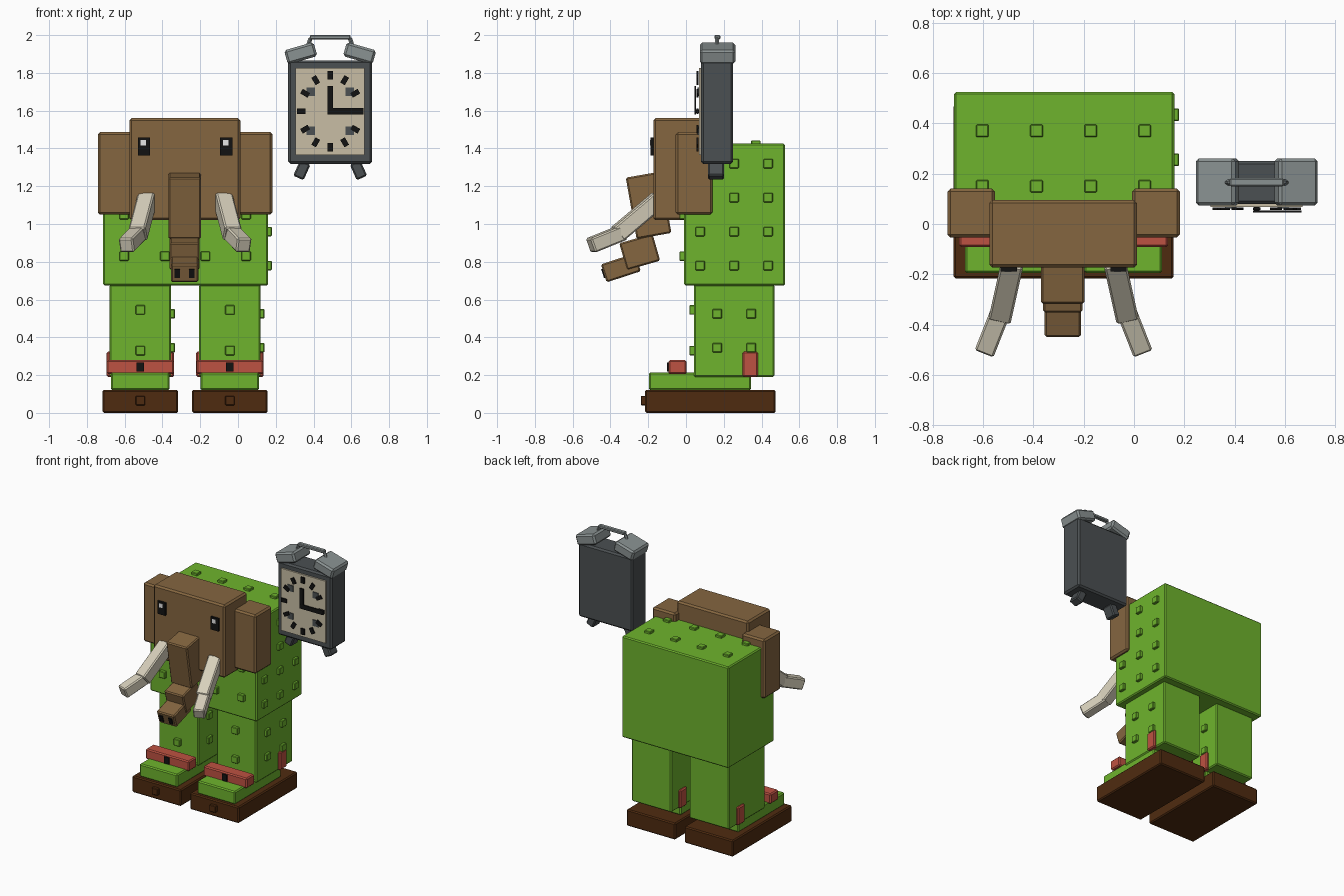
import bpy
from math import radians, cos, sin, pi, atan2
from mathutils import Matrix, Vector

if "Cube" in bpy.data.objects:
    bpy.data.objects.remove(bpy.data.objects["Cube"], do_unlink=True)


def material(name, r, g, b):
    m = bpy.data.materials.new(name)
    m.use_nodes = True
    m.diffuse_color = (r, g, b, 1)
    m.node_tree.nodes["Principled BSDF"].inputs["Base Color"].default_value = (r, g, b, 1)
    return m


GREEN = material("grass green", .156, .456, .026)
BROWN = material("hide brown", .235, .133, .051)
SOLE = material("sole brown", .078, .024, .005)
RED = material("strap red", .515, .084, .054)
IVORY = material("ivory", .68, .63, .50)
DARK = material("dark grey", .070, .080, .084)
STEEL = material("light grey", .254, .287, .287)
CREAM = material("dial cream", .578, .515, .376)
BLACK = material("black", .006, .006, .006)
WHITE = material("white", .85, .85, .85)


def box(name, mat, center, size, rot=None, bevel=.008):
    """Chamfered box given by its centre, size and optional rotation matrix."""
    bpy.ops.mesh.primitive_cube_add(size=1)
    ob = bpy.context.object
    ob.name = name
    ob.data.transform(Matrix.Diagonal((*size, 1)))
    ob.matrix_world = Matrix.Translation(center) @ (rot or Matrix()).to_4x4()
    ob.data.materials.append(mat)
    if bevel:
        mod = ob.modifiers.new("chamfer", "BEVEL")
        mod.width = bevel
        mod.segments = 1
    return ob


def span(name, mat, x, y, z, bevel=.008):
    """Box given by its extents on each axis."""
    return box(name, mat, [(a + b) / 2 for a, b in (x, y, z)],
               [b - a for a, b in (x, y, z)], None, bevel)


def beam(name, mat, start, end, width):
    """Square bar running from start to end, kept upright."""
    a, b = Vector(start), Vector(end)
    d = (b - a).normalized()
    side = d.cross(Vector((0, 0, 1))).normalized()
    rot = Matrix((side, d, side.cross(d))).transposed()
    return box(name, mat, (a + b) / 2, (width, (b - a).length, width), rot)


def studs(name, mat, axis, points):
    """Small square knobs, flat along the given axis."""
    size = [.05] * 3
    size[axis] = .035
    for p in points:
        box(name, mat, p, size, None, .004)


def turn(deg, axis):
    return Matrix.Rotation(radians(deg), 3, axis)


MID = -.28        # centre line of the animal

# Body
span("body", GREEN, (-.715, .16), (-.01, .525), (.675, 1.425))
COLS = [MID + k * .215 for k in (-1.5, -.5, .5, 1.5)]
studs("body_front_stud", GREEN, 1, [(x, -.017, z) for x in COLS for z in (.83, 1.05)])
studs("body_top_stud", GREEN, 2, [(x, y, 1.425) for x in COLS for y in (.15, .37)])
studs("body_side_stud", GREEN, 0,
      [(.162, y, z) for y in (.075, .255, .435) for z in (.78, .96, 1.14, 1.32)])

# Legs, shoes and straps
for s in (-1, 1):
    cx = MID + s * .237
    span("leg", GREEN, (cx - .163, cx + .163), (.042, .468), (.19, .68))
    studs("leg_front_stud", GREEN, 1, [(cx, .035, z) for z in (.33, .545)])
    studs("leg_side_stud", GREEN, 0,
          [(cx + .165, y, z) for y in (.165, .345) for z in (.345, .525)])
    span("foot", GREEN, (cx - .155, cx + .155), (-.195, .345), (.12, .215))
    span("shoe_sole", SOLE, (cx - .2, cx + .2), (-.217, .475), (0, .122))
    studs("shoe_stud", SOLE, 1, [(cx, -.222, .065)])
    span("front_strap", RED, (cx - .178, cx + .178), (-.092, .002), (.205, .28))
    span("buckle", BLACK, (cx - .02, cx + .02), (-.1, -.091), (.218, .268), 0)
    for t in (-1, 1):
        box("side_strap", RED, (cx + t * .16, .34, .257), (.037, .08, .135))

# Head, ears and eyes
span("head", BROWN, (-.575, .012), (-.173, .095), (1.02, 1.56), .012)
for s in (-1, 1):
    box("ear", BROWN, (MID + s * .367, .043, 1.268), (.19, .195, .437), None, .012)
    ex = MID + s * .218
    box("eye", BLACK, (ex, -.178, 1.41), (.064, .02, .094), None, 0)
    box("eye_glint", WHITE, (ex - .003, -.188, 1.43), (.028, .004, .03), None, 0)

# Trunk, three tilted blocks
TX = -.283
box("trunk_top", BROWN, (TX, -.198, 1.099), (.172, .187, .33), turn(10, "X"))
box("trunk_middle", BROWN, (TX, -.245, .852), (.157, .183, .148), turn(16, "X"))
tip = turn(18, "X")
tip_at = Vector((TX, -.345, .768))
box("trunk_tip", BROWN, tip_at, (.146, .19, .1), tip)
for s in (-1, 1):
    box("nostril", BLACK, tip_at + tip @ Vector((s * .038, -.097, 0)),
        (.028, .009, .05), tip, 0)

# Tusks, two bars each
for s in (-1, 1):
    beam("tusk_base", IVORY, (MID + s * .2, -.14, 1.135),
         (MID + s * .25, -.365, .945), .09)
    beam("tusk_tip", IVORY, (MID + s * .245, -.335, .955),
         (MID + s * .312, -.505, .886), .08)

# Alarm clock case, dial and feet
CX, CZ = .488, 1.597
span("clock_case", DARK, (.266, .71), (.08, .25), (1.318, 1.866), .012)
span("clock_dial", CREAM, (.304, .669), (.068, .085), (1.365, 1.825), 0)
for s in (-1, 1):
    box("clock_bell", STEEL, (CX + s * .156, .167, 1.904),
        (.162, .188, .077), turn(s * 16, "Y"), .012)
    box("clock_foot", DARK, (CX + s * .15, .158, 1.285),
        (.06, .085, .09), turn(s * -24, "Y"))
    beam("handle_post", STEEL, (CX + s * .103, .165, 1.988),
         (CX + s * .122, .165, 1.93), .022)
    for t in (-1, 1):
        box("dial_screw", DARK, (CX + s * .104, .065, CZ + t * .103),
            (.045, .008, .045), None, 0)
span("handle_bar", STEEL, (CX - .108, CX + .108), (.15, .182), (1.978, 2.0), .005)

# Hour marks and hands
for k in range(12):
    a = k * pi / 6
    box("hour_mark", BLACK, (CX + .153 * sin(a), .061, CZ + .19 * cos(a)),
        (.028, .009, .045), Matrix.Rotation(a, 3, "Y"), 0)
span("minute_hand", BLACK, (CX - .014, CX + .014), (.046, .054), (CZ - .016, 1.73), 0)
span("hour_hand", BLACK, (CX - .014, .665), (.045, .053), (CZ - .016, CZ + .016), 0)
span("hand_pin", BLACK, (CX - .01, CX + .01), (.05, .07), (CZ - .01, CZ + .01), 0)
